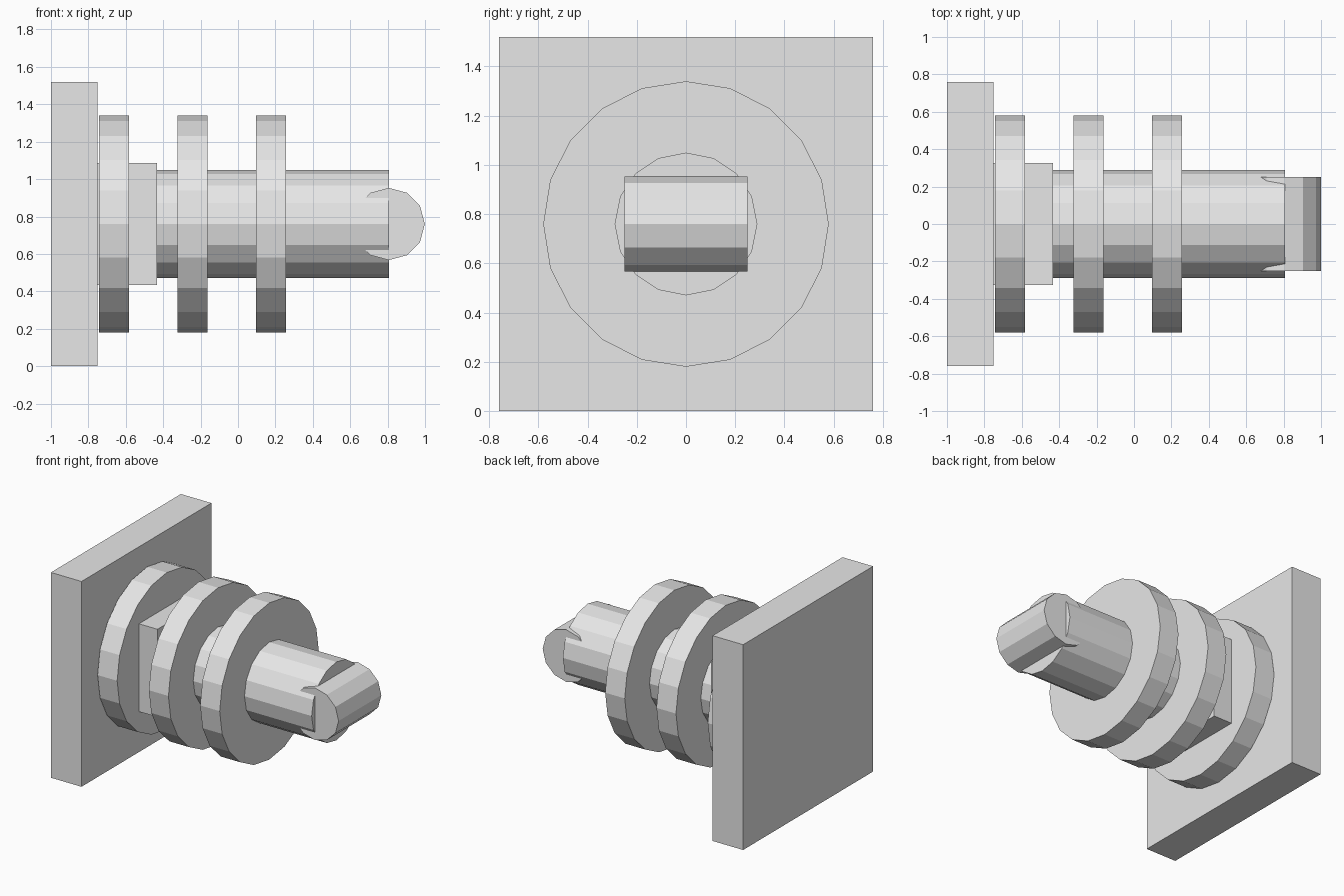
import bpy, bmesh
from math import pi
from mathutils import Matrix

if "Cube" in bpy.data.objects:
    bpy.data.objects.remove(bpy.data.objects["Cube"])

CZ = 0.76  # height of the shared axis

grey = bpy.data.materials.new("light grey")
grey.diffuse_color = (0.8, 0.8, 0.8, 1)
grey.use_nodes = True
grey.node_tree.nodes["Principled BSDF"].inputs["Base Color"].default_value = grey.diffuse_color


def finish(bm, name):
    bmesh.ops.recalc_face_normals(bm, faces=bm.faces)
    mesh = bpy.data.meshes.new(name)
    bm.to_mesh(mesh)
    bm.free()
    mesh.materials.append(grey)
    obj = bpy.data.objects.new(name, mesh)
    bpy.context.collection.objects.link(obj)
    return obj


def box(name, x0, x1, half):
    bm = bmesh.new()
    m = Matrix.Translation(((x0 + x1) / 2, 0, CZ)) @ Matrix.Diagonal((x1 - x0, 2 * half, 2 * half, 1))
    bmesh.ops.create_cube(bm, size=1, matrix=m)
    return finish(bm, name)


def cylinder(name, x, radius, length, sides, axis):
    # axis 'Y' turns the cylinder to lie along x, 'X' to lie along y
    bm = bmesh.new()
    m = Matrix.Translation((x, 0, CZ)) @ Matrix.Rotation(pi / 2, 4, axis)
    bmesh.ops.create_cone(bm, cap_ends=True, segments=sides, radius1=radius,
                          radius2=radius, depth=length, matrix=m)
    return finish(bm, name)


# Wall plate and square collar
box("back_plate", -1.0, -0.75, 0.76)
box("square_collar", -0.75, -0.432, 0.325)

# Central shaft
cylinder("shaft", (-0.75 + 0.806) / 2, 0.29, 1.556, 16, 'Y')

# Three evenly spaced discs
for i in range(3):
    cylinder(f"disc_{i + 1}", -0.664 + 0.42 * i, 0.58, 0.16, 20, 'Y')

# Cross roller at the shaft tip
cylinder("tip_roller", 0.806, 0.193, 0.50, 12, 'X')
